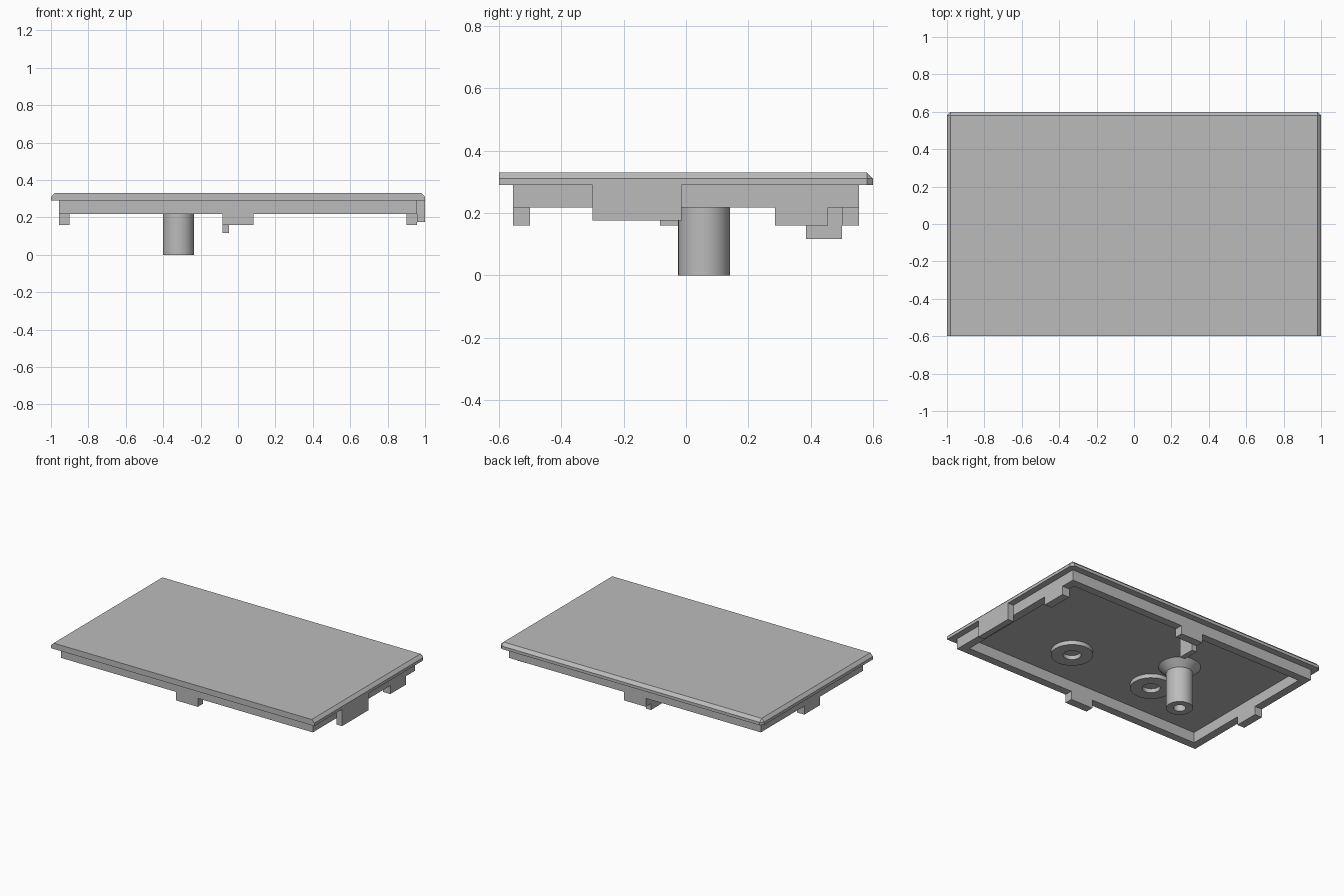
import bpy, bmesh, math

if "Cube" in bpy.data.objects:
    bpy.data.objects.remove(bpy.data.objects["Cube"])

grey = bpy.data.materials.new("light_grey")
grey.diffuse_color = (0.5, 0.5, 0.5, 1)
grey.use_nodes = True
grey.node_tree.nodes["Principled BSDF"].inputs["Base Color"].default_value = grey.diffuse_color


def finish(name, bm, smooth=False):
    bmesh.ops.recalc_face_normals(bm, faces=bm.faces)
    me = bpy.data.meshes.new(name)
    bm.to_mesh(me)
    bm.free()
    me.materials.append(grey)
    ob = bpy.data.objects.new(name, me)
    bpy.context.collection.objects.link(ob)
    if smooth:
        bpy.ops.object.select_all(action='DESELECT')
        ob.select_set(True)
        bpy.context.view_layer.objects.active = ob
        bpy.ops.object.shade_smooth_by_angle(angle=math.radians(30))
    return ob


def box(name, x0, x1, y0, y1, z0, z1):
    bm = bmesh.new()
    bmesh.ops.create_cube(bm, size=1)
    for v in bm.verts:
        v.co = (x1 if v.co.x > 0 else x0, y1 if v.co.y > 0 else y0, z1 if v.co.z > 0 else z0)
    return finish(name, bm)


def lathe(name, cx, cy, profile, n=48):
    # closed (radius, height) profile swept around a vertical axis
    bm = bmesh.new()
    rings = [[bm.verts.new((cx + r * math.cos(2 * math.pi * i / n),
                            cy + r * math.sin(2 * math.pi * i / n), z)) for i in range(n)]
             for r, z in profile]
    for a, b in zip(rings, rings[1:] + rings[:1]):
        for i in range(n):
            j = (i + 1) % n
            bm.faces.new((a[i], a[j], b[j], b[i]))
    return finish(name, bm, True)


# Cover plate: chamfered on the back, left and right, straight at the front
C, UNDER, TOP = 0.02, 0.29, 0.33
wide = [(-1, -0.6), (1, -0.6), (1, 0.6 - C), (1 - C, 0.6), (C - 1, 0.6), (-1, 0.6 - C)]
bm = bmesh.new()
low = [bm.verts.new((x, y, UNDER)) for x, y in wide]
mid = [bm.verts.new((x, y, TOP - C)) for x, y in wide]
fl, fr, br, bl = [bm.verts.new((x, y, TOP)) for x, y in
                  [(C - 1, -0.6), (1 - C, -0.6), (1 - C, 0.6 - C), (C - 1, 0.6 - C)]]
bm.faces.new(low)
bm.faces.new((fl, fr, br, bl))
for i in range(1, 6):
    j = (i + 1) % 6
    bm.faces.new((low[i], low[j], mid[j], mid[i]))
bm.faces.new((low[0], low[1], mid[1], fr, fl, mid[0]))
bm.faces.new((mid[1], mid[2], br, fr))
bm.faces.new((mid[2], mid[3], br))
bm.faces.new((mid[3], mid[4], bl, br))
bm.faces.new((mid[4], mid[5], bl))
bm.faces.new((mid[5], mid[0], fl, bl))
finish("cover_plate", bm)

# Rim under the plate
X, Y, T, RIM = 0.957, 0.555, 0.055, 0.218
bm = bmesh.new()
loops = [[bm.verts.new((sx * (X - t), sy * (Y - t), z)) for sx, sy in
          ((-1, -1), (1, -1), (1, 1), (-1, 1))]
         for t, z in ((0, UNDER), (0, RIM), (T, RIM), (T, UNDER))]
for a, b in zip(loops, loops[1:] + loops[:1]):
    for i in range(4):
        j = (i + 1) % 4
        bm.faces.new((a[i], a[j], b[j], b[i]))
finish("rim", bm)

# Tabs below the rim, one per side
TAB, H = 0.16, 0.084
box("front_tab", -H, H, -Y, T - Y, TAB, RIM)
box("back_tab", -H, H, Y - T, Y, TAB, RIM)
box("left_tab", -X, T - X, -H, H, TAB, RIM)
box("right_tab", X - T, X, 0.285, 0.455, TAB, RIM)

# Catch rib behind the back tab, and the block on the right side
box("catch_rib", -H, -0.047, 0.385, Y - T, 0.117, UNDER)
box("side_block", X, 1, -0.3, -0.015, 0.175, UNDER)

# Round bosses and the hollow post with a flared foot
for side, sx in (("left", -1), ("right", 1)):
    lathe(side + "_boss", sx * 0.318, -0.215,
          [(0.055, UNDER), (0.055, 0.262), (0.13, 0.262), (0.13, UNDER)])
lathe("post", -0.318, 0.058,
      [(0.13, UNDER), (0.083, 0.245), (0.083, 0), (0.038, 0), (0.038, UNDER)])
